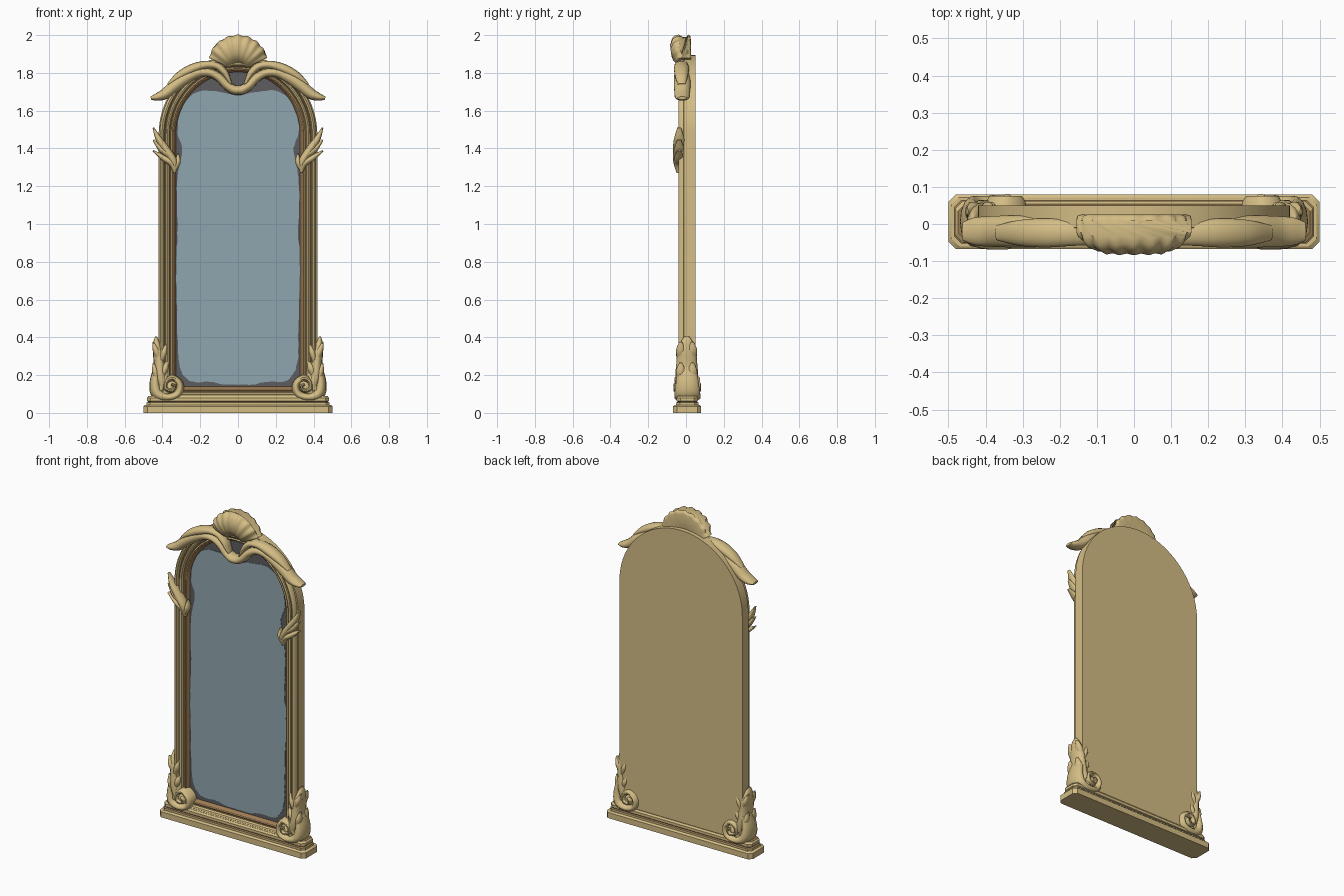
import bpy, bmesh, math, random
from mathutils import Vector

if "Cube" in bpy.data.objects:
    bpy.data.objects.remove(bpy.data.objects["Cube"])

random.seed(4)


def mat(name, c):
    m = bpy.data.materials.new(name)
    m.diffuse_color = (*c, 1)
    m.use_nodes = True
    m.node_tree.nodes["Principled BSDF"].inputs["Base Color"].default_value = m.diffuse_color
    return m


GOLD = mat("pale gold", (0.66, 0.51, 0.235))
BROWN = mat("aged brown", (0.34, 0.20, 0.085))
GLASS = mat("mirror glass", (0.28, 0.38, 0.43))
DARK = mat("tarnished grey", (0.11, 0.11, 0.12))


def finish(name, bm, mats, angle=40):
    bmesh.ops.recalc_face_normals(bm, faces=bm.faces)
    me = bpy.data.meshes.new(name)
    bm.to_mesh(me)
    bm.free()
    for m in mats:
        me.materials.append(m)
    ob = bpy.data.objects.new(name, me)
    bpy.context.collection.objects.link(ob)
    bpy.ops.object.select_all(action='DESELECT')
    ob.select_set(True)
    bpy.context.view_layer.objects.active = ob
    bpy.ops.object.shade_smooth_by_angle(angle=math.radians(angle))
    return ob


def loft(bm, rings, caps=(True, True), brown=()):
    """Skin closed rings of equal length; bands listed in brown get slot 1."""
    vs = [[bm.verts.new(p) for p in r] for r in rings]
    n = len(vs[0])
    for k in range(len(vs) - 1):
        for i in range(n):
            j = (i + 1) % n
            f = bm.faces.new((vs[k][i], vs[k][j], vs[k + 1][j], vs[k + 1][i]))
            f.material_index = int(k in brown)
    ends = []
    if caps[0]:
        ends.append(bm.faces.new(vs[0]))
    if caps[1]:
        ends.append(bm.faces.new(vs[-1]))
    return ends


def smooth_path(rows, sub=5):
    """Catmull-Rom interpolation of rows of any width."""
    out, n = [], len(rows)
    for i in range(n - 1):
        p = [rows[max(i - 1, 0)], rows[i], rows[i + 1], rows[min(i + 2, n - 1)]]
        for s in range(sub):
            t = s / sub
            out.append([0.5 * (2 * b + (c - a) * t + (2 * a - 5 * b + 4 * c - d) * t * t
                               + (3 * b - a - 3 * c + d) * t ** 3) for a, b, c, d in zip(*p)])
    return out + [list(rows[-1])]


def tube(bm, rows, y=0.0, sides=14):
    """Mirrored pair of carved strands; rows are x, z, radius, half depth."""
    path = smooth_path(rows)
    for sx in (1, -1):
        rings = []
        for k, (x, z, r, ry) in enumerate(path):
            a, b = path[max(k - 1, 0)], path[min(k + 1, len(path) - 1)]
            t = Vector((b[0] - a[0], b[1] - a[1])).normalized()
            ring = []
            for i in range(sides):
                w = 2 * math.pi * i / sides
                c, s = max(r, .003) * math.cos(w), max(ry, .004) * math.sin(w)
                ring.append((sx * (x - t.y * c), y + s, z + t.x * c))
            rings.append(ring)
        loft(bm, rings)


# frame outline: straight sides, half-round top, inset by d
def outline(d, y):
    r = 0.42 - d
    pts = [(-r, y, 0.05 + d), (r, y, 0.05 + d)]
    for i in range(49):
        a = math.pi * i / 48
        pts.append((r * math.cos(a), y, 1.475 + r * math.sin(a)))
    return pts


# moulded frame with its back board
section = [(0, .05), (0, -.01), (.006, -.012), (.006, -.022), (.011, -.036), (.018, -.041),
           (.026, -.039), (.031, -.022), (.036, -.02), (.040, -.032), (.047, -.037),
           (.055, -.033), (.060, -.02), (.066, -.018), (.072, -.023), (.079, -.019),
           (.086, -.004), (.092, .004)]
bm = bmesh.new()
loft(bm, [outline(d, y) for d, y in section], caps=(True, False), brown=(7, 12, 14, 15, 16))
finish("frame", bm, [GOLD, BROWN], 35)

# tarnished backing of the glass
bm = bmesh.new()
loft(bm, [outline(.088, .01), outline(.088, .002)])
finish("tarnished_border", bm, [DARK])

# clear glass with a ragged edge
edge = [(0, 1.68), (.10, 1.70), (.20, 1.705), (.27, 1.66), (.31, 1.57), (.32, 1.48), (.295, 1.40),
        (.315, 1.28), (.325, 1.15), (.32, .95), (.33, .8), (.325, .6), (.32, .4), (.315, .27),
        (.29, .20), (.24, .165), (.15, .165), (.08, .15), (0, .15)]
half = smooth_path(edge, 4)
loop = half + [(-x, z) for x, z in half[-2:0:-1]]
loop = [(x + random.uniform(-.003, .003), z + random.uniform(-.002, .002)) for x, z in loop]
bm = bmesh.new()
loft(bm, [[(x, y, z) for x, z in loop] for y in (.004, -.001)])
finish("mirror_glass", bm, [GLASS])


# stepped plinth with cut corners
def plinth_ring(z, d):
    x, y0, y1, c = .5 - d, -.068 + d, .08 - d, .02
    return [(-x + c, y0, z), (x - c, y0, z), (x, y0 + c, z), (x, y1 - c, z),
            (x - c, y1, z), (-x + c, y1, z), (-x, y1 - c, z), (-x, y0 + c, z)]


bm = bmesh.new()
top = loft(bm, [plinth_ring(z, d) for z, d in
                [(0, 0), (.035, 0), (.042, .008), (.042, .015), (.054, .015), (.058, .024),
                 (.064, .018), (.08, .018), (.09, .026)]], brown=(4,))
top[1].material_index = 1
finish("plinth", bm, [GOLD, BROWN], 30)

# rounded rail on the plinth under the frame
bm = bmesh.new()
loft(bm, [[(x, .003 + .043 * math.cos(a), .09 + .013 * math.sin(a))
           for a in [2 * math.pi * i / 14 for i in range(14)]] for x in (-.45, .45)])
finish("bottom_rail", bm, [GOLD])

# corner scrolls: spiral, upright leaf and leaf lobes
bm = bmesh.new()
tube(bm, [(.425, .24, .022, .05), (.438, .16, .03, .062), (.425, .10, .034, .07), (.37, .082, .026, .07),
          (.318, .10, .024, .07), (.308, .15, .021, .07), (.345, .183, .019, .07),
          (.382, .165, .018, .07), (.382, .128, .016, .072), (.35, .118, .014, .074),
          (.336, .14, .012, .075), (.352, .152, .011, .075)], .007)
tube(bm, [(.39, .10, .03, .05), (.355, .14, .035, .06), (.33, .16, .02, .05)], .007)
tube(bm, [(.395, .14, .03, .06), (.41, .20, .036, .062), (.416, .27, .031, .056),
          (.425, .33, .026, .05), (.432, .38, .015, .03), (.434, .405, .004, .012)], .004)
for x, z, ex, ez, r in [(.405, .28, .378, .365, .014), (.42, .29, .45, .375, .014),
                        (.40, .20, .372, .275, .016), (.43, .18, .448, .265, .014),
                        (.41, .12, .375, .215, .016)]:
    for y in (-.028, .034):
        tube(bm, [(x, z, r, .02), ((x + ex) / 2, (z + ez) / 2, r * 1.2, .026), (ex, ez, .003, .008)], y, 10)
finish("corner_scrolls", bm, [GOLD], 60)

# three-fingered leaves on the uprights
bm = bmesh.new()
for rows in ([(.335, 1.27, .006), (.34, 1.33, .02), (.385, 1.40, .021), (.42, 1.45, .017), (.448, 1.51, .004)],
             [(.328, 1.29, .01), (.36, 1.36, .019), (.405, 1.395, .017), (.448, 1.445, .004)],
             [(.335, 1.275, .008), (.35, 1.32, .018), (.395, 1.35, .016), (.45, 1.388, .004)],
             [(.335, 1.29, .012), (.318, 1.33, .015), (.318, 1.375, .004)]):
    tube(bm, [(x, z, r, r * 1.35 + .005) for x, z, r in rows], -.036)
finish("side_leaves", bm, [GOLD], 60)

# crest scrolls: long leaf sweeping into the centre loop
bm = bmesh.new()
tube(bm, [(.462, 1.667, .008, .025), (.43, 1.672, .02, .038), (.385, 1.69, .029, .042),
          (.33, 1.735, .033, .044), (.27, 1.775, .032, .044), (.21, 1.80, .026, .04),
          (.15, 1.80, .022, .035), (.10, 1.775, .023, .036), (.06, 1.735, .024, .038),
          (.025, 1.712, .025, .04), (0, 1.708, .025, .04)], -.02)
tube(bm, [(.37, 1.74, .006, .02), (.31, 1.785, .022, .035), (.24, 1.822, .026, .04),
          (.17, 1.842, .022, .036), (.11, 1.835, .02, .034), (.07, 1.80, .018, .034),
          (.05, 1.765, .012, .03), (.035, 1.735, .006, .02)], -.024)
finish("crest_scrolls", bm, [GOLD], 60)

# fluted shell at the top
bm = bmesh.new()
N, rings = 72, []
for t, yf, yb in [(0, -.02, .0), (.1, -.055, .015), (.35, -.078, .025), (.65, -.082, .026),
                  (.88, -.07, .025), (.97, -.055, .022), (1.0, -.035, .01)]:
    front, back = [], []
    for i in range(N + 1):
        u = 2 * i / N - 1
        a = u * 1.12
        rib = math.cos(u * math.pi * 8)
        r = .045 + t * (.15 - .026 * u * u + .003 * rib)
        y = yf * (1 - .45 * u ** 4) - .003 * rib * t
        x, z = r * math.sin(a), 1.805 + r * math.cos(a)
        front.append((x, y, z))
        back.append((x, yb, z))
    rings.append(front + back[::-1])
loft(bm, rings)
finish("crest_shell", bm, [GOLD], 60)
